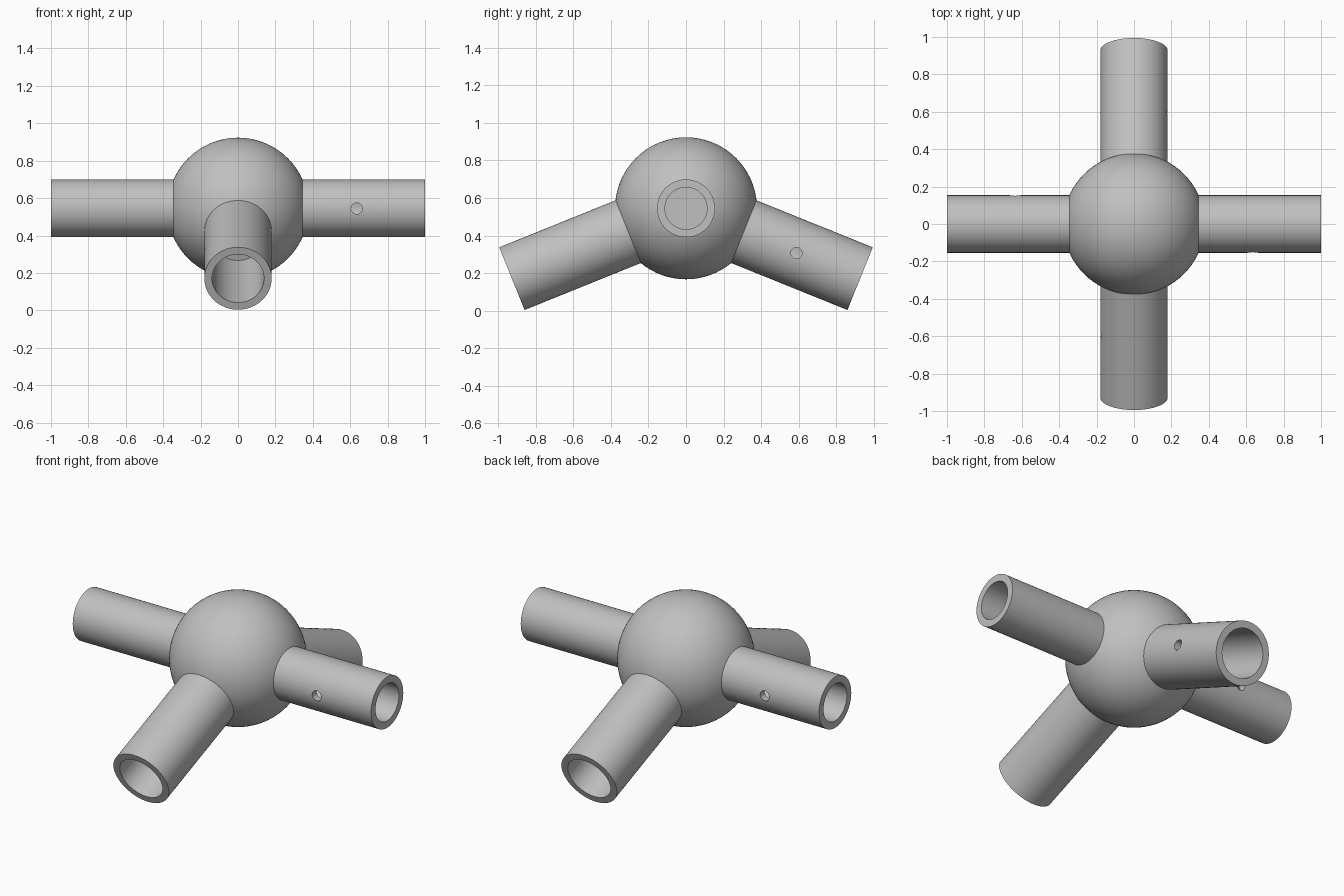
import bpy
import bmesh
from math import radians
from mathutils import Matrix, Vector

cube = bpy.data.objects.get("Cube")
if cube:
    bpy.data.objects.remove(cube, do_unlink=True)

CENTRE = Vector((0, 0, 0.545))
HUB_RADIUS = 0.378
REACH = 1.0          # hub centre to socket mouth
FLOOR = 0.4          # hub centre to bottom of bore
HOLE_AT = 0.635      # hub centre to screw hole
HOLE_RADIUS = 0.03

grey = bpy.data.materials.new("plain grey")
grey.use_nodes = True
colour = (0.53, 0.53, 0.53, 1)
grey.diffuse_color = colour
grey.node_tree.nodes["Principled BSDF"].inputs["Base Color"].default_value = colour


def make_object(name, bm):
    mesh = bpy.data.meshes.new(name)
    bm.to_mesh(mesh)
    bm.free()
    mesh.materials.append(grey)
    obj = bpy.data.objects.new(name, mesh)
    bpy.context.collection.objects.link(obj)
    return obj


def activate(obj):
    bpy.ops.object.select_all(action='DESELECT')
    obj.select_set(True)
    bpy.context.view_layer.objects.active = obj


def socket(name, outer, inner, turn, droop):
    # Blind tube, turned around the local x axis
    bm = bmesh.new()
    profile = [(0.3, 0), (0.3, outer), (REACH, outer),
               (REACH, inner), (FLOOR, inner), (FLOOR, 0)]
    verts = [bm.verts.new((x, 0, r)) for x, r in profile]
    edges = [bm.edges.new(pair) for pair in zip(verts, verts[1:])]
    bmesh.ops.spin(bm, geom=verts + edges, cent=(0, 0, 0), axis=(1, 0, 0),
                   angle=radians(360), steps=72)
    bmesh.ops.remove_doubles(bm, verts=bm.verts, dist=0.0001)
    bmesh.ops.recalc_face_normals(bm, faces=bm.faces)
    tube = make_object(name, bm)

    # Screw hole through one wall
    bm = bmesh.new()
    place = Matrix.Translation((HOLE_AT, -outer, 0)) @ Matrix.Rotation(radians(90), 4, 'X')
    bmesh.ops.create_cone(bm, cap_ends=True, segments=32, radius1=HOLE_RADIUS,
                          radius2=HOLE_RADIUS, depth=0.2, matrix=place)
    cutter = make_object("hole_cutter", bm)
    cutter.hide_render = True
    cut = tube.modifiers.new("screw_hole", 'BOOLEAN')
    cut.operation = 'DIFFERENCE'
    cut.solver = 'EXACT'
    cut.object = cutter
    activate(tube)
    bpy.ops.object.modifier_apply(modifier=cut.name)
    bpy.data.objects.remove(cutter, do_unlink=True)

    bpy.ops.object.shade_smooth_by_angle(angle=radians(30))
    tube.matrix_world = (Matrix.Translation(CENTRE)
                         @ Matrix.Rotation(radians(turn), 4, 'Z')
                         @ Matrix.Rotation(radians(droop), 4, 'Y'))


# Round hub
bm = bmesh.new()
bmesh.ops.create_uvsphere(bm, u_segments=72, v_segments=36, radius=HUB_RADIUS)
hub = make_object("hub", bm)
hub.location = CENTRE
activate(hub)
bpy.ops.object.shade_smooth_by_angle(angle=radians(30))

# Level side sockets and drooping front and back sockets
socket("left_socket", 0.154, 0.112, 0, 0)
socket("back_socket", 0.18, 0.139, 90, 22)
socket("right_socket", 0.154, 0.112, 180, 0)
socket("front_socket", 0.18, 0.139, 270, 22)
